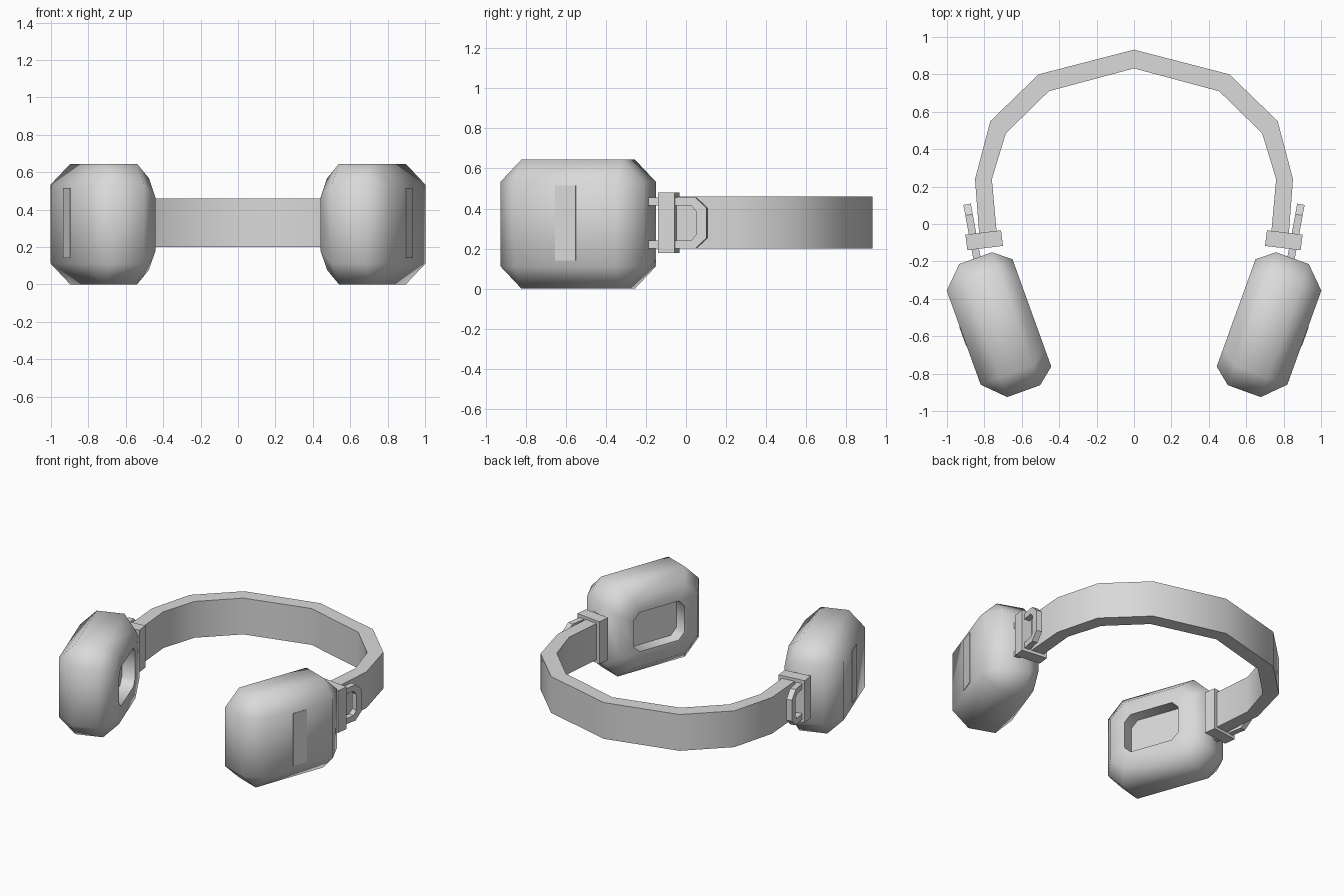
import bpy, bmesh
from math import radians
from mathutils import Matrix, Vector

cube = bpy.data.objects.get("Cube")
if cube:
    bpy.data.objects.remove(cube)

GREY = (0.7, 0.7, 0.7, 1)
grey = bpy.data.materials.new("light_grey")
grey.use_nodes = True
grey.diffuse_color = GREY
grey.node_tree.nodes["Principled BSDF"].inputs["Base Color"].default_value = GREY


def loft(name, rings, matrix=Matrix(), smooth=None):
    """Skin a list of equal rings, cap both ends and place the result."""
    bm = bmesh.new()
    loops = [[bm.verts.new(matrix @ Vector(p)) for p in ring] for ring in rings]
    n = len(loops[0])
    for a, b in zip(loops, loops[1:]):
        for i in range(n):
            j = (i + 1) % n
            bm.faces.new((a[i], a[j], b[j], b[i]))
    bm.faces.new(loops[0])
    bm.faces.new(loops[-1])
    bmesh.ops.remove_doubles(bm, verts=bm.verts, dist=0.0005)
    bmesh.ops.recalc_face_normals(bm, faces=bm.faces)
    mesh = bpy.data.meshes.new(name)
    bm.to_mesh(mesh)
    bm.free()
    mesh.materials.append(grey)
    obj = bpy.data.objects.new(name, mesh)
    bpy.context.collection.objects.link(obj)
    if smooth:
        bpy.ops.object.select_all(action='DESELECT')
        obj.select_set(True)
        bpy.context.view_layer.objects.active = obj
        bpy.ops.object.shade_smooth_by_angle(angle=radians(smooth))


def octagon(x, hy, hz, cut_y=0, cut_z=0):
    """Chamfered rectangle across the x axis, centred on the cup."""
    quarter = [(hy, hz - cut_z), (hy - cut_y, hz)]
    pts = quarter + [(-y, z) for y, z in quarter[::-1]]
    pts += [(-y, -z) for y, z in pts]
    return [(x, y - 0.262, z + 0.3225) for y, z in pts]


def rect(x, y0, y1, z0, z1):
    return [(x, y0, z0), (x, y1, z0), (x, y1, z1), (x, y0, z1)]


def place(side, x, y, degrees):
    """Turn about z, move, then mirror to the wanted side."""
    return (Matrix.Diagonal((side, 1, 1, 1)) @ Matrix.Translation((x, y, 0))
            @ Matrix.Rotation(radians(degrees), 4, 'Z'))


# Headband: outer and inner points of one half, mirrored to the other
half = [((0.825, -0.09), (0.73, -0.09)), ((0.85, 0.24), (0.76, 0.24)),
        ((0.768, 0.55), (0.685, 0.485)), ((0.51, 0.80), (0.455, 0.71))]
stations = half + [((0, 0.932), (0, 0.832))]
stations += [((-a[0], a[1]), (-b[0], b[1])) for a, b in half[::-1]]
loft("headband", [[(*a, 0.2), (*b, 0.2), (*b, 0.46), (*a, 0.46)]
                  for a, b in stations], smooth=40)

# Slider loop: outer and inner edge of the upper half, (length, height)
upper = [((-0.27, 0.128), (-0.27, 0.087)), ((0.05, 0.128), (0.03, 0.087)),
         ((0.107, 0.075), (0.055, 0.058))]
loop = upper + [((a[0], -a[1]), (b[0], -b[1])) for a, b in upper[::-1]]

for label, side in (("left", 1), ("right", -1)):
    # Ear cup: cushion recess, cushion face, body, outer shell
    cup = place(side, 0, 0, -19.87)
    loft(label + "_ear_cup", [
        octagon(0.765, 0.2, 0.14, 0.045, 0.045),
        octagon(0.675, 0.2, 0.14, 0.045, 0.045),
        octagon(0.675, 0.305, 0.245, 0.1, 0.1),
        octagon(0.765, 0.378, 0.3225, 0.111, 0.111),
        octagon(0.952, 0.378, 0.3225, 0.111, 0.111),
        octagon(1.063, 0.267, 0.2115)], cup, 60)

    # Thin plate on the outer shell
    loft(label + "_cup_plate", [rect(x, -0.31, -0.2, 0.14, 0.515)
                                for x in (1.06, 1.066)], cup)

    # Clamp joining band and slider
    loft(label + "_clamp", [rect(x, -0.042, 0.042, 0.178, 0.48)
                            for x in (-0.096, 0.096)],
         place(side, 0.801, -0.087, -7))

    # Slider loop running from the cup through the clamp
    t, mid = 0.02, 0.328
    loft(label + "_slider_loop",
         [[(-t, a[0], mid + a[1]), (t, a[0], mid + a[1]),
           (t, b[0], mid + b[1]), (-t, b[0], mid + b[1])] for a, b in loop],
         place(side, 0.873, 0, -10.4))
